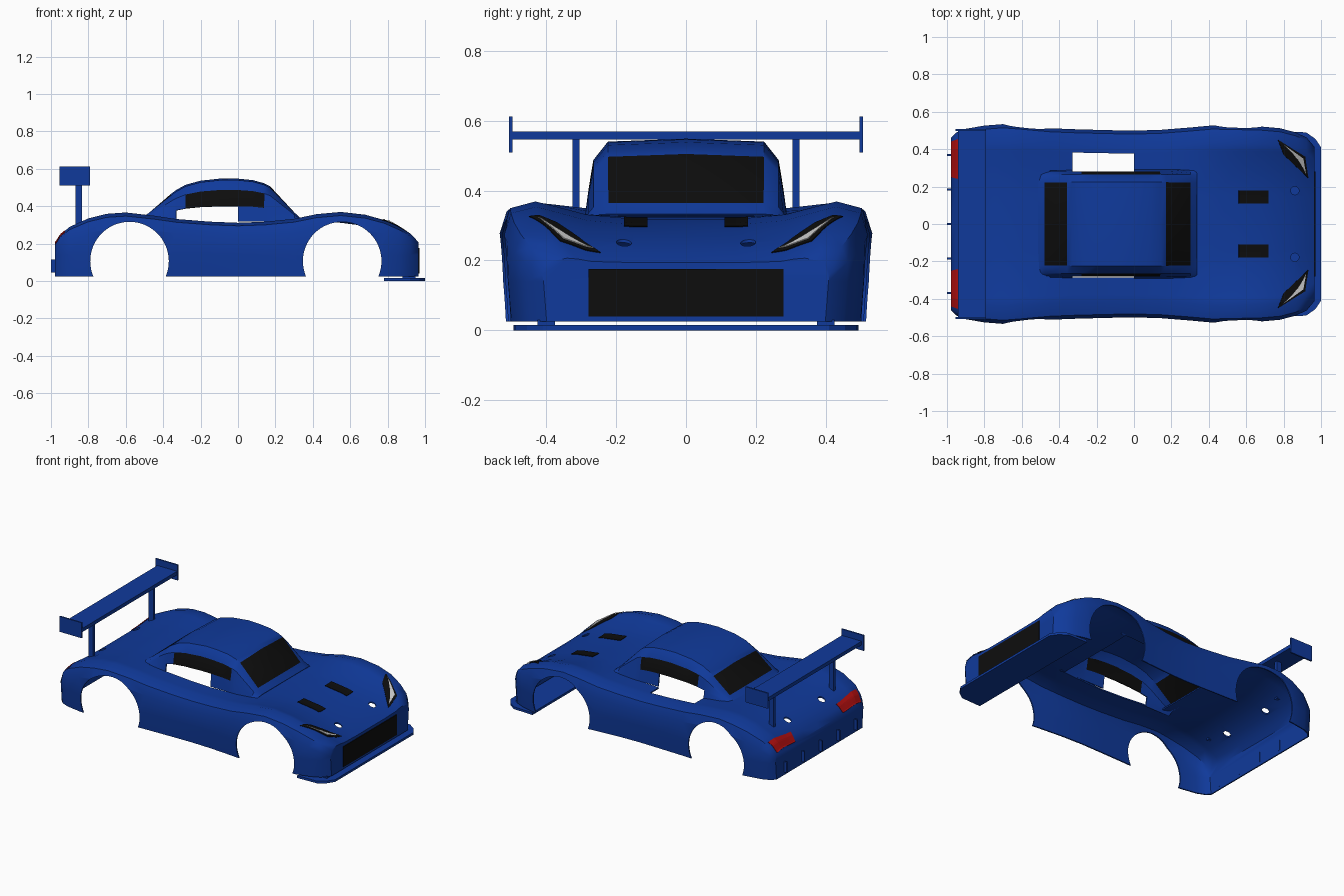
import bpy, bmesh, math
from mathutils import Matrix, Vector

if "Cube" in bpy.data.objects:
    bpy.data.objects.remove(bpy.data.objects["Cube"], do_unlink=True)


def material(name, rgb):
    m = bpy.data.materials.new(name)
    m.use_nodes = True
    m.diffuse_color = (*rgb, 1)
    m.node_tree.nodes["Principled BSDF"].inputs["Base Color"].default_value = (*rgb, 1)
    return m


BLUE = material("body blue", (0.005, 0.042, 0.33))
BLACK = material("window black", (0.004, 0.004, 0.004))
RED = material("tail light red", (0.45, 0.005, 0.005))
WHITE = material("headlight grey", (0.6, 0.6, 0.6))


def make(name, bm, *mats):
    mesh = bpy.data.meshes.new(name)
    bm.to_mesh(mesh)
    bm.free()
    obj = bpy.data.objects.new(name, mesh)
    bpy.context.collection.objects.link(obj)
    for m in mats:
        mesh.materials.append(m)
    return obj


def activate(obj):
    bpy.ops.object.select_all(action='DESELECT')
    obj.select_set(True)
    bpy.context.view_layer.objects.active = obj


def box(name, x, y, z, mat=BLUE):
    bm = bmesh.new()
    size = [b - a for a, b in (x, y, z)]
    mid = [(a + b) / 2 for a, b in (x, y, z)]
    bmesh.ops.create_cube(bm, size=1, matrix=Matrix.Translation(mid) @ Matrix.Diagonal((*size, 1)))
    return make(name, bm, mat)


def loft(sections, cap=False):
    """Skin a list of half sections, mirrored across the centre line."""
    bm = bmesh.new()
    rows = []
    for half in sections:
        full = [(x, -y, z) for x, y, z in reversed(half[1:])] + half
        rows.append([bm.verts.new(p) for p in full])
    for a, b in zip(rows, rows[1:]):
        for i in range(len(a) - 1):
            bm.faces.new((a[i], a[i + 1], b[i + 1], b[i]))
    if cap:
        bm.faces.new(rows[0])
        bm.faces.new(rows[-1])
    bmesh.ops.recalc_face_normals(bm, faces=bm.faces)
    return bm


def remove_faces(bm, rule):
    bmesh.ops.delete(bm, geom=[f for f in bm.faces if rule(f.calc_center_median())], context='FACES')


def thicken(obj, amount=0.008):
    mod = obj.modifiers.new("thickness", 'SOLIDIFY')
    mod.thickness, mod.offset = amount, 0
    activate(obj)
    bpy.ops.object.modifier_apply(modifier=mod.name)


# Body stations: x, half width, fender height, centre height
STATIONS = [
    (-.975, .46, .20, .19), (-.95, .485, .24, .225), (-.9, .505, .285, .27),
    (-.8, .522, .33, .315), (-.7, .53, .355, .335), (-.6, .522, .362, .34),
    (-.45, .508, .345, .335), (-.33, .503, .327, .325), (-.15, .498, .313, .313),
    (0, .495, .307, .307), (.15, .5, .313, .312), (.3, .512, .328, .32),
    (.42, .523, .353, .32), (.55, .52, .365, .315), (.68, .517, .35, .298),
    (.78, .508, .322, .275), (.86, .487, .285, .245), (.92, .46, .25, .217), (.962, .41, .205, .192)]


def section(x, w, zf, zc):
    d = zf - zc
    return [(x, 0, zc), (x, .15, zc), (x, min(.285, w * .66), zc + .25 * d),
            (x, min(.39, w * .76), zc + .8 * d), (x, w * .83, zf), (x, w * .965, .95 * zf),
            (x, w, .78 * zf), (x, w - .003, .14), (x, w - .012, .025)]


def mix(a, b, t):
    return [p + (q - p) * t for p, q in zip(a, b)]


def surface_z(x, y):
    """Height of the body skin above a point."""
    x = max(STATIONS[0][0], min(STATIONS[-1][0], x))
    for a, b in zip(STATIONS, STATIONS[1:]):
        if x <= b[0]:
            sec = section(*mix(a, b, (x - a[0]) / (b[0] - a[0])))
            break
    for p, q in zip(sec, sec[1:7]):
        if abs(y) <= q[1]:
            return p[2] + (q[2] - p[2]) * (abs(y) - p[1]) / (q[1] - p[1])
    return sec[6][2]


# Hollow body shell with an open cockpit and one open left side deck
bm = loft([section(*s) for s in STATIONS], cap=True)
remove_faces(bm, lambda c: abs(c.y) < .28 and -.45 < c.x < .3)
remove_faces(bm, lambda c: .28 < c.y < .39 and -.33 < c.x < 0 and c.z > .28)
body = make("body_shell", bm, BLUE)
thicken(body)

# Wheel arches and body post holes
bm = bmesh.new()
for side in (-1, 1):
    for x in (-.58, .557):
        bmesh.ops.create_cone(bm, cap_ends=True, segments=64, radius1=.21, radius2=.21, depth=.2,
                              matrix=Matrix.Translation((x, side * .5, .106)) @ Matrix.Rotation(math.pi / 2, 4, 'X'))
    for x in (-.87, .86):
        bmesh.ops.create_cone(bm, cap_ends=True, segments=24, radius1=.022, radius2=.022, depth=.2,
                              matrix=Matrix.Translation((x, side * .178, .26)))
cutter = make("arch_cutter", bm)
cutter.hide_render = True
cut = body.modifiers.new("openings", 'BOOLEAN')
cut.operation, cut.solver, cut.object = 'DIFFERENCE', 'EXACT', cutter
activate(body)
bpy.ops.object.modifier_apply(modifier=cut.name)
bpy.data.objects.remove(cutter, do_unlink=True)
bpy.ops.object.shade_smooth_by_angle(angle=math.radians(35))

# Cabin: roof, pillars and windows in one skin
ROOF = [(-.51, .338), (-.475, .36), (-.355, .463), (-.33, .482), (-.28, .51), (-.2, .532), (-.08, .545),
        (0, .543), (.08, .535), (.14, .518), (.17, .502), (.3, .362), (.335, .33)]
LOW = .318
bm = loft([[(x, 0, z), (x, .222, z - .008 * (z > .4)), (x, .262, LOW + (z - LOW) * .74),
            (x, .276, LOW + (z - LOW) * .36), (x, .287, LOW)] for x, z in ROOF])
remove_faces(bm, lambda c: -.33 < c.x < 0 and abs(c.y) > .278)
for f in bm.faces:
    c = f.calc_center_median()
    screen = abs(c.y) < .2 and (-.475 < c.x < -.355 or .17 < c.x < .3)
    side_window = .265 < abs(c.y) < .275 and -.28 < c.x < .14
    f.material_index = int(screen or side_window)
cabin = make("cabin", bm, BLUE, BLACK)
thicken(cabin)
bpy.ops.object.shade_smooth_by_angle(angle=math.radians(30))


def drape(name, corners, mat, lift, side, n=8):
    """Thin plate laid on the body skin between four plan corners."""
    a, b, c, d = [Vector(p) for p in corners]
    bm = bmesh.new()
    grid = []
    for i in range(n + 1):
        p, q = a.lerp(b, i / n), d.lerp(c, i / n)
        pts = [p.lerp(q, j / n) for j in range(n + 1)]
        grid.append([bm.verts.new((v.x, side * v.y, surface_z(v.x, v.y) + lift)) for v in pts])
    for r, s in zip(grid, grid[1:]):
        for j in range(n):
            bm.faces.new((r[j], r[j + 1], s[j + 1], s[j]))
    bmesh.ops.recalc_face_normals(bm, faces=bm.faces)
    thicken(make(name, bm, mat), .003)


for side, tag in ((1, "left"), (-1, "right")):
    # Lights and bonnet vents
    drape(tag + "_headlight_frame", [(.77, .45), (.915, .36), (.932, .245), (.80, .37)], BLACK, .008, side)
    drape(tag + "_headlight", [(.80, .425), (.905, .35), (.92, .265), (.88, .345)], WHITE, .013, side)
    drape(tag + "_tail_light", [(-.978, .25), (-.978, .44), (-.925, .46), (-.935, .24)], RED, .009, side)
    drape(tag + "_bonnet_vent", [(.56, .11), (.72, .11), (.72, .178), (.56, .178)], BLACK, .008, side)

    # Rear wing supports and end plates
    y = side * .315
    box(tag + "_wing_post", (-.87, -.835), (y - .01, y + .01), (.29, .55))
    y = side * .502
    box(tag + "_wing_end_plate", (-.955, -.792), (y - .005, y + .005), (.51, .612))

    # Splitter mount
    y = side * .4
    box(tag + "_splitter_mount", (.88, .95), (y - .025, y + .025), (.01, .03))

box("wing_blade", (-.94, -.795), (-.5, .5), (.546, .57))
box("front_grille", (.964, .97), (-.28, .28), (.04, .175), BLACK)

# Front splitter
bm = bmesh.new()
outline = [(.78, .495), (.92, .49), (.97, .455), (1, .41)]
outline += [(x, -y) for x, y in reversed(outline)]
base = bm.faces.new([bm.verts.new((x, y, 0)) for x, y in outline])
up = bmesh.ops.extrude_face_region(bm, geom=[base])
bmesh.ops.translate(bm, vec=(0, 0, .015), verts=[v for v in up["geom"] if isinstance(v, bmesh.types.BMVert)])
bmesh.ops.recalc_face_normals(bm, faces=bm.faces)
make("front_splitter", bm, BLUE)

# Rear diffuser fins
for i in range(5):
    y = (i - 2) * .184
    box(f"diffuser_fin_{i + 1}", (-1, -.97), (y - .005, y + .005), (.045, .115))
